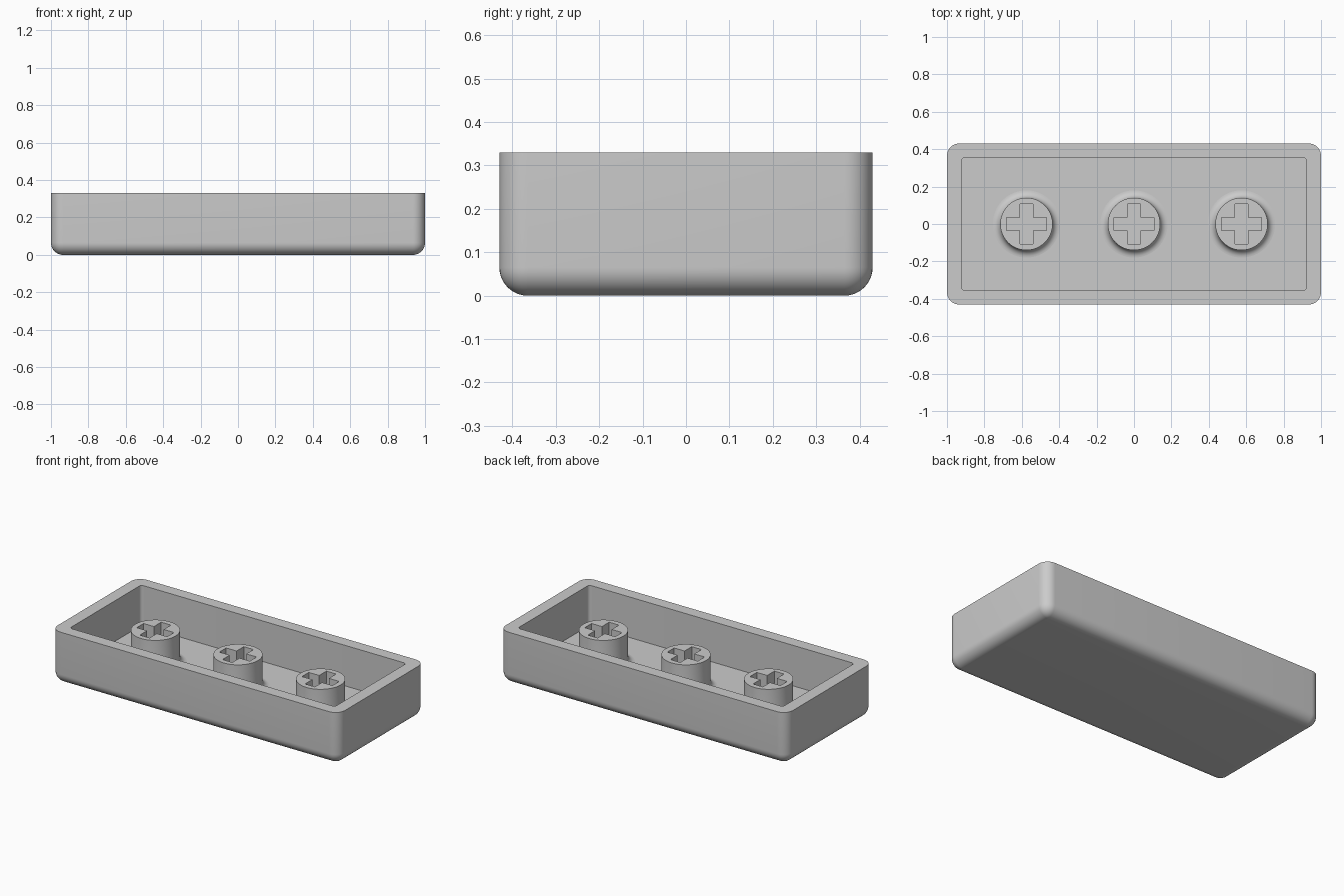
import bpy, bmesh, math
from math import pi, cos, sin

if "Cube" in bpy.data.objects:
    bpy.data.objects.remove(bpy.data.objects["Cube"])

HX, HY, TOP = 1.0, 0.43, 0.33       # outer half sizes and rim height
EDGE = 0.065                        # outer rounding radius
IX, IY, FLOOR = 0.923, 0.355, 0.075  # cavity half sizes and floor height
STEM_R, STEM_TOP, FILLET = 0.14, 0.275, 0.04
STEM_X = (-0.575, 0, 0.575)

gray = bpy.data.materials.new("plain gray")
gray.use_nodes = True
COLOR = (0.6, 0.6, 0.6, 1)
gray.diffuse_color = COLOR
gray.node_tree.nodes["Principled BSDF"].inputs["Base Color"].default_value = COLOR


def rounded_rect(hx, hy, r, z, steps=10):
    """Counter-clockwise loop of a rectangle with rounded corners."""
    pts = []
    for q, (sx, sy) in enumerate([(1, 1), (-1, 1), (-1, -1), (1, -1)]):
        for i in range(steps + 1):
            a = (q + i / steps) * pi / 2
            pts.append((sx * (hx - r) + r * cos(a), sy * (hy - r) + r * sin(a), z))
    return pts


def circle(r, z, n=64):
    return [(r * cos(2 * pi * i / n), r * sin(2 * pi * i / n), z) for i in range(n)]


def loft(name, loops):
    """Skin a stack of equal loops and cap both ends."""
    bm = bmesh.new()
    rings = [[bm.verts.new(p) for p in loop] for loop in loops]
    for a, b in zip(rings, rings[1:]):
        for i in range(len(a)):
            j = (i + 1) % len(a)
            bm.faces.new((a[i], a[j], b[j], b[i]))
    bm.faces.new(rings[0][::-1])
    bm.faces.new(rings[-1])
    bmesh.ops.recalc_face_normals(bm, faces=bm.faces)
    mesh = bpy.data.meshes.new(name)
    bm.to_mesh(mesh)
    bm.free()
    mesh.materials.append(gray)
    obj = bpy.data.objects.new(name, mesh)
    bpy.context.collection.objects.link(obj)
    return obj


def select_only(obj):
    bpy.ops.object.select_all(action='DESELECT')
    obj.select_set(True)
    bpy.context.view_layer.objects.active = obj


def smooth(obj):
    select_only(obj)
    bpy.ops.object.shade_smooth_by_angle(angle=math.radians(30))


# Open tray: rounded underside, straight walls, flat rim, sharp-floored cavity
loops = []
for i in range(11):
    a = i / 10 * pi / 2
    r = max(EDGE * sin(a), 0.001)
    loops.append(rounded_rect(HX - EDGE + r, HY - EDGE + r, r, EDGE * (1 - cos(a))))
loops += [rounded_rect(HX, HY, EDGE, TOP),
          rounded_rect(IX, IY, 0.02, TOP),
          rounded_rect(IX, IY, 0.02, FLOOR)]
smooth(loft("tray", loops))

# Stem: round post flaring into the floor with a concave fillet
loops = [circle(STEM_R + FILLET, FLOOR - 0.02)]
for i in range(9):
    a = i / 8 * pi / 2
    loops.append(circle(STEM_R + FILLET * (1 - sin(a)), FLOOR + FILLET * (1 - cos(a))))
loops.append(circle(STEM_R, STEM_TOP))
stem = loft("stem_1", loops)

# Cross-shaped socket cut into the stem
L, W = 0.106, 0.034
quarter = [(L, -W), (L, W), (W, W)]
cross = []
for q in range(4):
    c, s = round(cos(q * pi / 2)), round(sin(q * pi / 2))
    cross += [(x * c - y * s, x * s + y * c) for x, y in quarter]
cutter = loft("socket_cutter", [[(x, y, z) for x, y in cross]
                                for z in (FLOOR, STEM_TOP + 0.1)])
cutter.hide_render = True
cut = stem.modifiers.new("socket", 'BOOLEAN')
cut.operation = 'DIFFERENCE'
cut.solver = 'EXACT'
cut.object = cutter
select_only(stem)
bpy.ops.object.modifier_apply(modifier=cut.name)
bpy.data.objects.remove(cutter)
smooth(stem)

# Three equal stems in a row
stem.location.x = STEM_X[0]
for n, x in enumerate(STEM_X[1:], 2):
    twin = stem.copy()
    twin.name = f"stem_{n}"
    twin.location.x = x
    bpy.context.collection.objects.link(twin)
